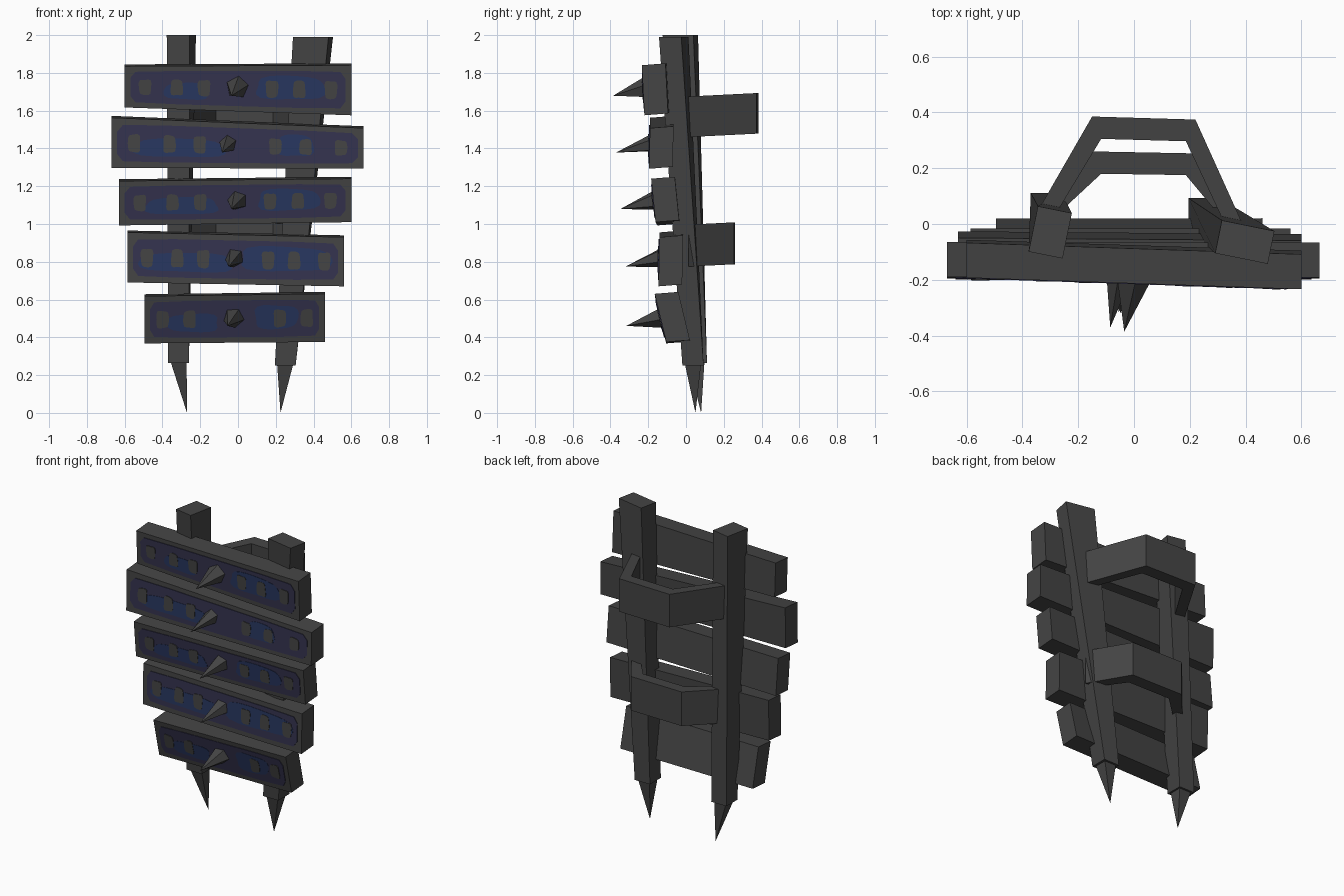
import bpy, bmesh, math
from mathutils import Vector

if "Cube" in bpy.data.objects:
    bpy.data.objects.remove(bpy.data.objects["Cube"])


def material(name, rgb):
    m = bpy.data.materials.new(name)
    m.diffuse_color = (*rgb, 1)
    m.use_nodes = True
    m.node_tree.nodes["Principled BSDF"].inputs["Base Color"].default_value = m.diffuse_color
    return m


GREY = material("dark_grey", (0.058, 0.058, 0.058))
NAVY = material("dull_navy", (0.035, 0.033, 0.078))
BLUE = material("worn_blue", (0.021, 0.038, 0.118))


def loft(name, rings, mat):
    """Join rings of points with side faces and cap the ends; a one-point ring is a tip."""
    bm = bmesh.new()
    loops = [[bm.verts.new(p) for p in r] for r in rings]
    for a, b in zip(loops, loops[1:]):
        for i in range(len(a)):
            j = (i + 1) % len(a)
            bm.faces.new((a[i], a[j], b[0]) if len(b) == 1 else (a[i], a[j], b[j], b[i]))
    for end in (loops[0], loops[-1]):
        if len(end) > 2:
            bm.faces.new(end)
    bmesh.ops.recalc_face_normals(bm, faces=bm.faces)
    me = bpy.data.meshes.new(name)
    bm.to_mesh(me)
    bm.free()
    me.materials.append(mat)
    bpy.context.collection.objects.link(bpy.data.objects.new(name, me))


def rect(centre, hx, hy, turn=0.0):
    """Horizontal rectangle turned about its centre."""
    c, s = math.cos(turn), math.sin(turn)
    return [Vector(centre) + Vector((a * hx * c - b * hy * s, a * hx * s + b * hy * c, 0))
            for a, b in ((-1, -1), (1, -1), (1, 1), (-1, 1))]


# Leaning posts, each with a pointed stake below
def post(side, foot, head, hx, hy, tip):
    foot, head = Vector(foot), Vector(head)
    loft(side + "_post", [rect(foot, .055, .056), rect(head, hx, hy, -.2)], GREY)
    loft(side + "_stake", [rect(foot + Vector((0, 0, .01)), .043, .043), [tip]], GREY)


post("left", (-.315, .055, .265), (-.30, -.03, 2), .062, .083, (-.27, .08, 0))
post("right", (.25, .037, .25), (.397, -.065, 1.99), .096, .06, (.225, .05, 0))


# Bent grip straps on the back
def strap(name, z, height, reach):
    rings = []
    for x, f in ((-.36, 0), (-.15, 1), (.22, .97), (.385, -.03)):
        y = .02 + f * (reach - .02)
        inner_x = .03 + (x - .03) * .82
        inner_y = y - .08 * max(f, 0)
        rings.append([(px, py, z + .05 * py + s * height / 2)
                      for px, py, s in ((x, y, -1), (x, y, 1),
                                        (inner_x, inner_y, 1), (inner_x, inner_y, -1))])
    loft(name, rings, GREY)


strap("upper_strap", 1.567, .215, .385)
strap("lower_strap", .885, .222, .26)


# A plank with worn paint, bare spots and one spike
def plank(n, xl, xr, zl, zr, hl, hr, y, yaw, lean, blue_l, blue_r, spike_x, spike_r, spots):
    def on_front(x, v, d=0.0):
        u = (x - xl) / (xr - xl)
        dz = (v - .5) * (hl + (hr - hl) * u)
        return Vector((x, y + yaw * (u - .5) + lean * dz - d, zl + (zr - zl) * u + dz))

    front = [on_front(x, v) for x, v in ((xl, 1), (xr, 1), (xr, 0), (xl, 0))]
    back = Vector((0, .125, .01))
    loft(f"plank_{n}", [front, [p + back for p in front]], GREY)

    def plate(name, cx, hw, cv, hv, depth, mat, power, wobble):
        pts = []
        for k in range(24):
            a = math.tau * k / 24
            c, s = math.cos(a), math.sin(a)
            r = (abs(c) ** power + abs(s) ** power) ** (-1 / power)
            r *= 1 - wobble * (.5 + .5 * math.sin(3 * a + cx * 20))
            pts.append((cx + hw * r * c, cv + hv * r * s))
        loft(f"{name}_{n}", [[on_front(x, v, -.001) for x, v in pts],
                             [on_front(x, v, depth) for x, v in pts]], mat)

    mid, half = (xl + xr) / 2, (xr - xl) / 2
    plate("paint_field", mid, half - .03, .5, .385, .004, NAVY, 14, 0)
    plate("left_blue_patch", mid - .46 * half, blue_l, .42, .2, .006, BLUE, 4, .12)
    plate("right_blue_patch", mid + .46 * half, blue_r, .53, .26, .006, BLUE, 4, .12)
    for i, s in enumerate(spots):
        for side, sign in (("left", -1), ("right", 1)):
            plate(f"{side}_bare_spot_{i}", mid + sign * s * half, .034, .5, .19,
                  .008, GREY, 5, .1)

    # Five-sided spike pointing forward and slightly down
    c = on_front(spike_x, .55, -.012)
    base = [c + Vector((spike_r * math.cos(a), 0, spike_r * math.sin(a)))
            for a in (math.tau * k / 5 + .2 * n for k in range(5))]
    loft(f"spike_{n}", [base, [c + Vector((-.035, -.19, -.05))]], GREY)


three, two = (.30, .54, .82), (.50, .80)
plank(1, -.60, .60, 1.726, 1.708, .218, .265, -.207, -.04, -.05, .12, .19, 0, .066, three)
plank(2, -.67, .665, 1.43, 1.40, .265, .215, -.193, 0, .02, .25, .10, -.05, .05, three)
plank(3, -.63, .60, 1.11, 1.125, .235, .23, -.168, -.01, -.1, .20, .17, 0, .057, three)
plank(4, -.585, .56, .823, .80, .265, .26, -.143, 0, .02, .255, .25, -.015, .054, three)
plank(5, -.495, .46, .493, .503, .25, .255, -.135, 0, -.24, .14, .12, -.02, .06, two)
